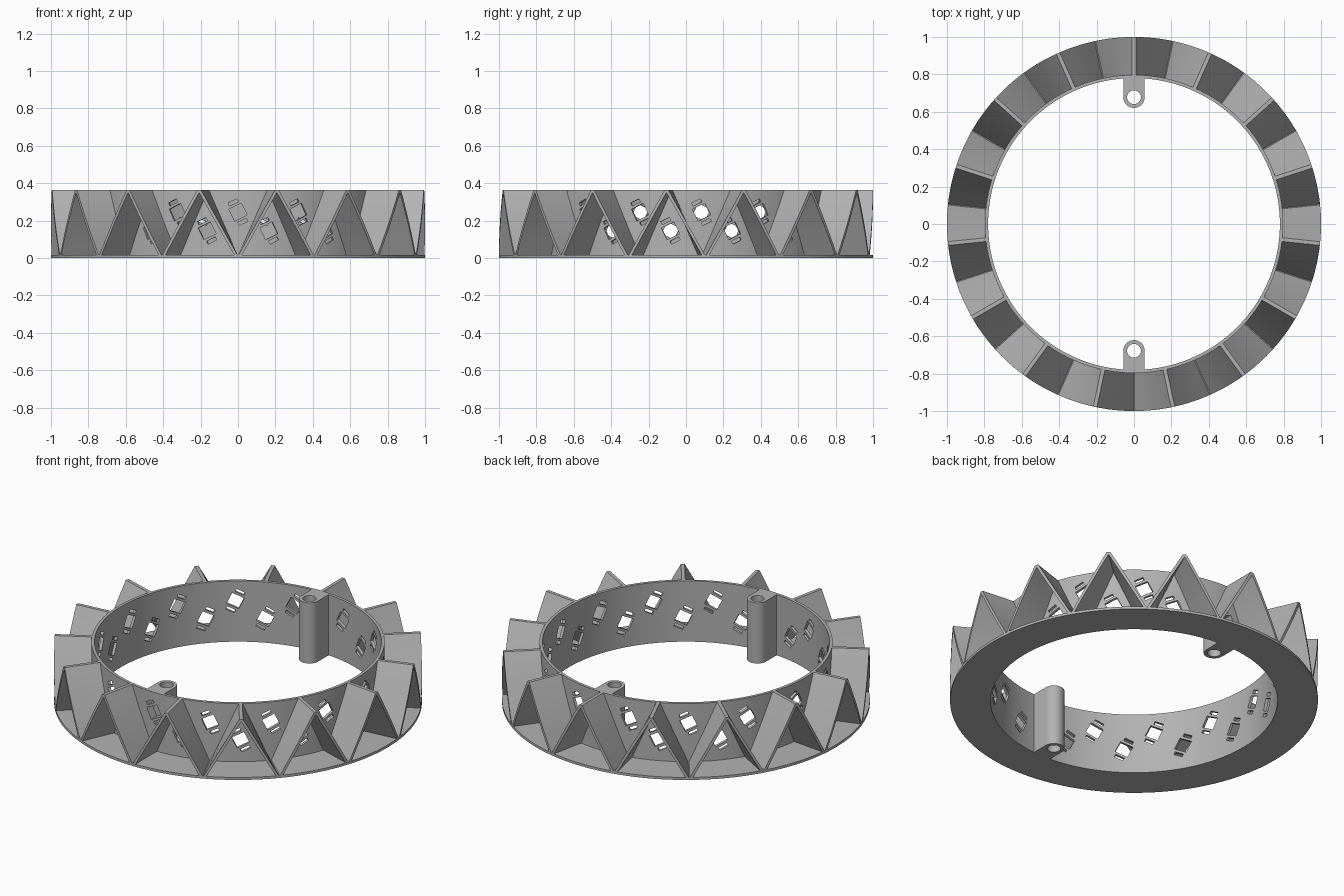
import bpy, bmesh, math
from mathutils import Matrix, Vector

if "Cube" in bpy.data.objects:
    bpy.data.objects.remove(bpy.data.objects["Cube"])

TOP, BASE = 0.364, 0.015          # overall height, flange thickness
R_IN, R_WALL, R_OUT = 0.78, 0.797, 1.0
STEP = math.radians(12)           # valley-to-peak angle
FRONT = -math.pi / 2

grey = bpy.data.materials.new("plain grey")
grey.diffuse_color = (0.45, 0.45, 0.45, 1)
grey.use_nodes = True
grey.node_tree.nodes["Principled BSDF"].inputs["Base Color"].default_value = grey.diffuse_color


def make(name, bm):
    bmesh.ops.recalc_face_normals(bm, faces=bm.faces)
    mesh = bpy.data.meshes.new(name)
    bm.to_mesh(mesh)
    bm.free()
    mesh.materials.append(grey)
    ob = bpy.data.objects.new(name, mesh)
    bpy.context.collection.objects.link(ob)
    return ob


def activate(ob):
    bpy.ops.object.select_all(action='DESELECT')
    ob.select_set(True)
    bpy.context.view_layer.objects.active = ob


def cut(ob, cutter):
    activate(ob)
    mod = ob.modifiers.new("cut", 'BOOLEAN')
    mod.operation, mod.solver, mod.object = 'DIFFERENCE', 'EXACT', cutter
    bpy.ops.object.modifier_apply(modifier=mod.name)


def smooth(ob):
    activate(ob)
    bpy.ops.object.shade_smooth_by_angle(angle=math.radians(30))


def add_box(bm, angle, radius, z, size, shift=0.0):
    """Box tilted in the wall surface; size is (across, radial, along)."""
    m = (Matrix.Rotation(angle - FRONT, 4, 'Z')
         @ Matrix.Translation((0, -radius, z))
         @ Matrix.Rotation(math.radians(-26), 4, 'Y')
         @ Matrix.Translation((0, 0, shift))
         @ Matrix.Diagonal((*size, 1)))
    bmesh.ops.create_cube(bm, size=1, matrix=m)


# Window cutters: a square with a slot above and below, at alternating heights
bm = bmesh.new()
for k in range(30):
    a, z = FRONT + k * STEP, (0.245 if k % 2 == 0 else 0.145)
    add_box(bm, a, 0.79, z, (0.074, 0.09, 0.07))
    for s in (-1, 1):
        add_box(bm, a, 0.79, z, (0.052, 0.09, 0.018), s * 0.058)
windows = make("window_cutter", bm)
windows.hide_render = True

# Flange and inner wall, turned from one L-shaped profile
bm = bmesh.new()
profile = [(R_IN, 0), (R_OUT, 0), (R_OUT, BASE), (R_WALL, BASE), (R_WALL, TOP), (R_IN, TOP)]
N = 180
rings = []
for i in range(N):
    a = 2 * math.pi * i / N
    rings.append([bm.verts.new((r * math.cos(a), r * math.sin(a), z)) for r, z in profile])
for i in range(N):
    p, q = rings[i], rings[(i + 1) % N]
    for j in range(len(profile)):
        k = (j + 1) % len(profile)
        bm.faces.new((p[j], p[k], q[k], q[j]))
ring = make("flanged_ring", bm)
cut(ring, windows)
smooth(ring)

# Zigzag fins: fifteen inverted-V ridges with thin walls
bm = bmesh.new()
SUB = 6


def chevron(r):
    """Upper and lower outline as (angle, z), from valley over the peak to valley."""
    zb = BASE - 0.005
    up, low = [], []
    for i in range(SUB + 1):
        t = i / SUB
        up.append((-STEP * (1 - t) - 0.010 / r * t, zb + (TOP - zb) * t))
        low.append(((-STEP + 0.017 / r) * (1 - t), zb + (TOP - 0.015 - zb) * t))
    mirror = lambda pts: [(-a, z) for a, z in reversed(pts)]
    return up + mirror(up), low[:-1] + [low[-1]] * 2 + mirror(low[:-1])


for k in range(15):
    mid = FRONT + (2 * k + 1) * STEP
    loops = []
    for r in (R_WALL - 0.008, R_OUT):
        for pts in chevron(r):
            loops.append([bm.verts.new((r * math.cos(mid + a), r * math.sin(mid + a), z))
                          for a, z in pts])
    ui, li, uo, lo = loops
    for i in range(len(ui) - 1):
        for p, q in ((ui, uo), (uo, lo), (lo, li), (li, ui)):
            bm.faces.new((p[i], p[i + 1], q[i + 1], q[i]))
    for i in (0, -1):
        bm.faces.new((ui[i], uo[i], lo[i], li[i]))
bmesh.ops.remove_doubles(bm, verts=bm.verts, dist=0.0001)
fins = make("zigzag_fins", bm)
smooth(fins)

# Screw bosses on the inside, front and back
for name, side in (("front_boss", -1), ("back_boss", 1)):
    cy, rad = 0.678, 0.057
    pts = [(rad, 0.786), (-rad, 0.786)]
    pts += [(rad * math.cos(math.pi + math.pi * i / 24), cy + rad * math.sin(math.pi + math.pi * i / 24))
            for i in range(25)]
    bm = bmesh.new()
    face = bm.faces.new([bm.verts.new((x, side * y, 0)) for x, y in pts])
    out = bmesh.ops.extrude_face_region(bm, geom=[face])
    bmesh.ops.translate(bm, vec=Vector((0, 0, TOP)),
                        verts=[v for v in out["geom"] if isinstance(v, bmesh.types.BMVert)])
    boss = make(name, bm)
    bm = bmesh.new()
    bmesh.ops.create_cone(bm, cap_ends=True, segments=32, radius1=0.037, radius2=0.037, depth=1,
                          matrix=Matrix.Translation((0, side * cy, TOP / 2)))
    bore = make("bore_cutter", bm)
    cut(boss, bore)
    cut(boss, windows)
    bpy.data.objects.remove(bore)
    smooth(boss)

bpy.data.objects.remove(windows)
